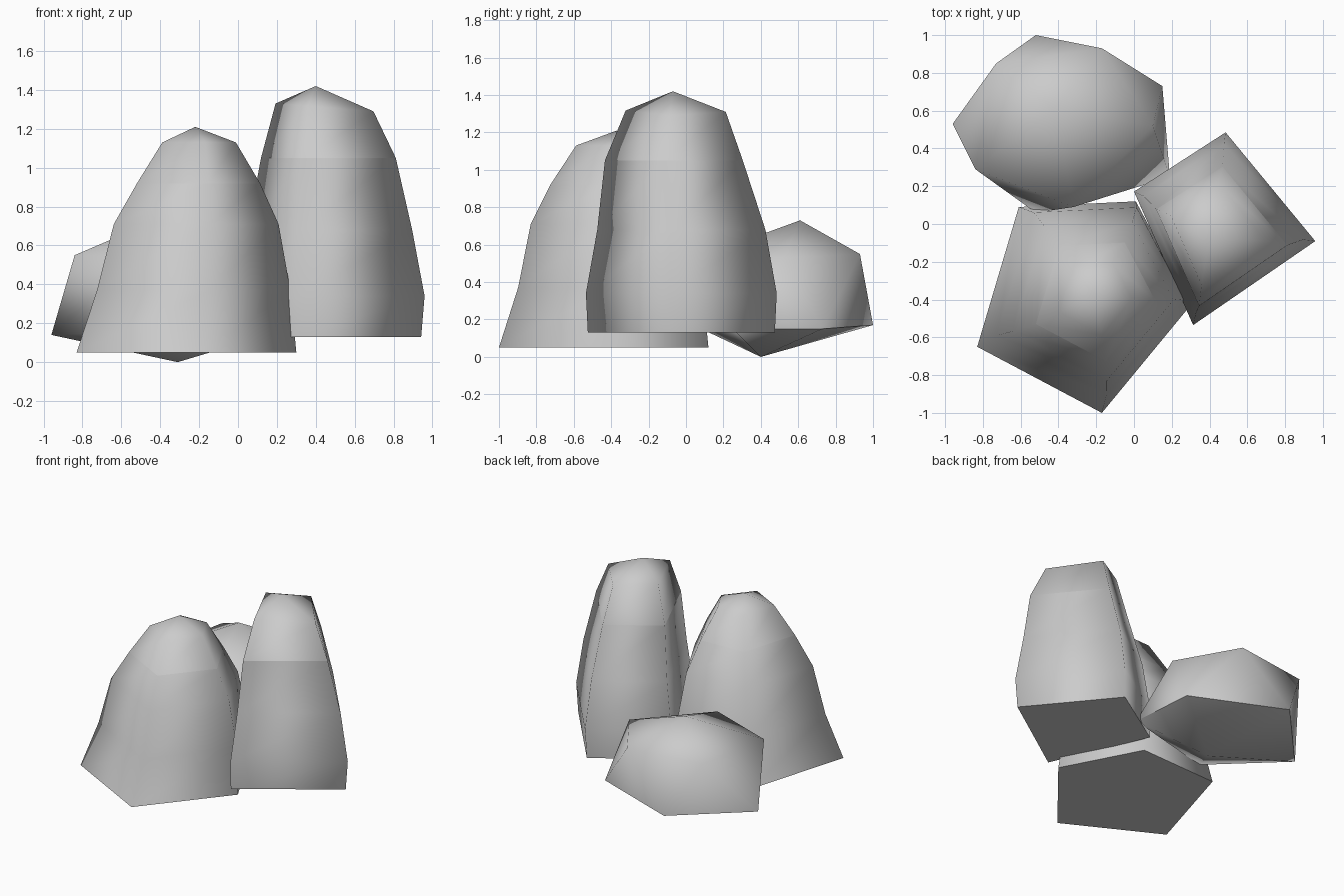
import bpy, bmesh
from mathutils import Vector

if "Cube" in bpy.data.objects:
    bpy.data.objects.remove(bpy.data.objects["Cube"])


def finish(bm, name):
    bmesh.ops.recalc_face_normals(bm, faces=bm.faces)
    mesh = bpy.data.meshes.new(name)
    bm.to_mesh(mesh)
    bm.free()
    obj = bpy.data.objects.new(name, mesh)
    bpy.context.collection.objects.link(obj)
    return obj


def pillar(name, base, rings, apex, crease):
    """Tapering pillar: base outline scaled per ring (cx, cy, z, scale, tilt)."""
    bm = bmesh.new()
    n = len(base)
    mx = (min(p[0] for p in base) + max(p[0] for p in base)) / 2
    my = (min(p[1] for p in base) + max(p[1] for p in base)) / 2
    loops = []
    for cx, cy, z, s, tilt in rings:
        loops.append([bm.verts.new((cx + (x - mx) * s, cy + (y - my) * s,
                                    z + tilt * (x - mx) * s)) for x, y in base])
    tip = bm.verts.new(apex)
    for lo, hi in zip(loops, loops[1:]):
        for i in range(n):
            j = (i + 1) % n
            bm.faces.new((lo[i], lo[j], hi[j], hi[i]))
    for i in range(n):
        bm.faces.new((loops[-1][i], loops[-1][(i + 1) % n], tip))
    for f in bm.faces:
        f.smooth = True
    bm.faces.new(loops[0]).smooth = False
    # shading break between the shaft and its rounded cap
    for i in range(n):
        bm.edges.get((loops[crease][i], loops[crease][(i + 1) % n])).smooth = False
    return finish(bm, name)


# five-sided pillar at the front left
pillar("front_rock_pillar",
       [(-0.83, -0.65), (-0.17, -1.0), (0.30, -0.43), (0.01, 0.12), (-0.61, 0.09)],
       [(-0.265, -0.44, 0.05, 1.0, 0), (-0.228, -0.405, 0.37, 0.88, 0),
        (-0.215, -0.41, 0.71, 0.75, 0), (-0.203, -0.412, 0.92, 0.56, 0),
        (-0.20, -0.40, 1.13, 0.335, 0)],
       (-0.22, -0.37, 1.21), 3)

# four-sided taller pillar at the right
pillar("right_rock_pillar",
       [(0.0, 0.17), (0.31, -0.53), (0.95, -0.09), (0.48, 0.48)],
       [(0.472, -0.025, 0.13, 0.99, 0), (0.48, -0.025, 0.34, 1.01, 0),
        (0.473, -0.025, 0.68, 0.89, 0), (0.465, -0.065, 1.05, 0.73, 0),
        (0.445, -0.055, 1.31, 0.53, -0.08)],
       (0.40, -0.07, 1.42), 3)

# low twelve-point boulder at the back left
bm = bmesh.new()
lower = [(-0.96, 0.53, 0.14), (-0.52, 0.06, 0.16), (0.19, 0.25, 0.15),
         (0.15, 0.73, 0.15), (-0.52, 1.0, 0.17)]
upper = [(-0.84, 0.29, 0.55), (-0.32, 0.09, 0.54), (0.10, 0.52, 0.53),
         (-0.17, 0.93, 0.55), (-0.73, 0.85, 0.55)]
lo = [bm.verts.new(p) for p in lower]
up = [bm.verts.new(p) for p in upper]
bottom = bm.verts.new((-0.31, 0.40, 0.0))
top = bm.verts.new((-0.42, 0.61, 0.73))
for i in range(5):
    j = (i + 1) % 5
    bm.faces.new((bottom, lo[j], lo[i]))
    bm.faces.new((lo[i], lo[j], up[i]))
    bm.faces.new((up[i], lo[j], up[j]))
    bm.faces.new((up[i], up[j], top))
boulder = finish(bm, "back_boulder")
bpy.context.view_layer.objects.active = boulder
boulder.select_set(True)
bpy.ops.object.shade_smooth_by_angle(angle=1.05)
